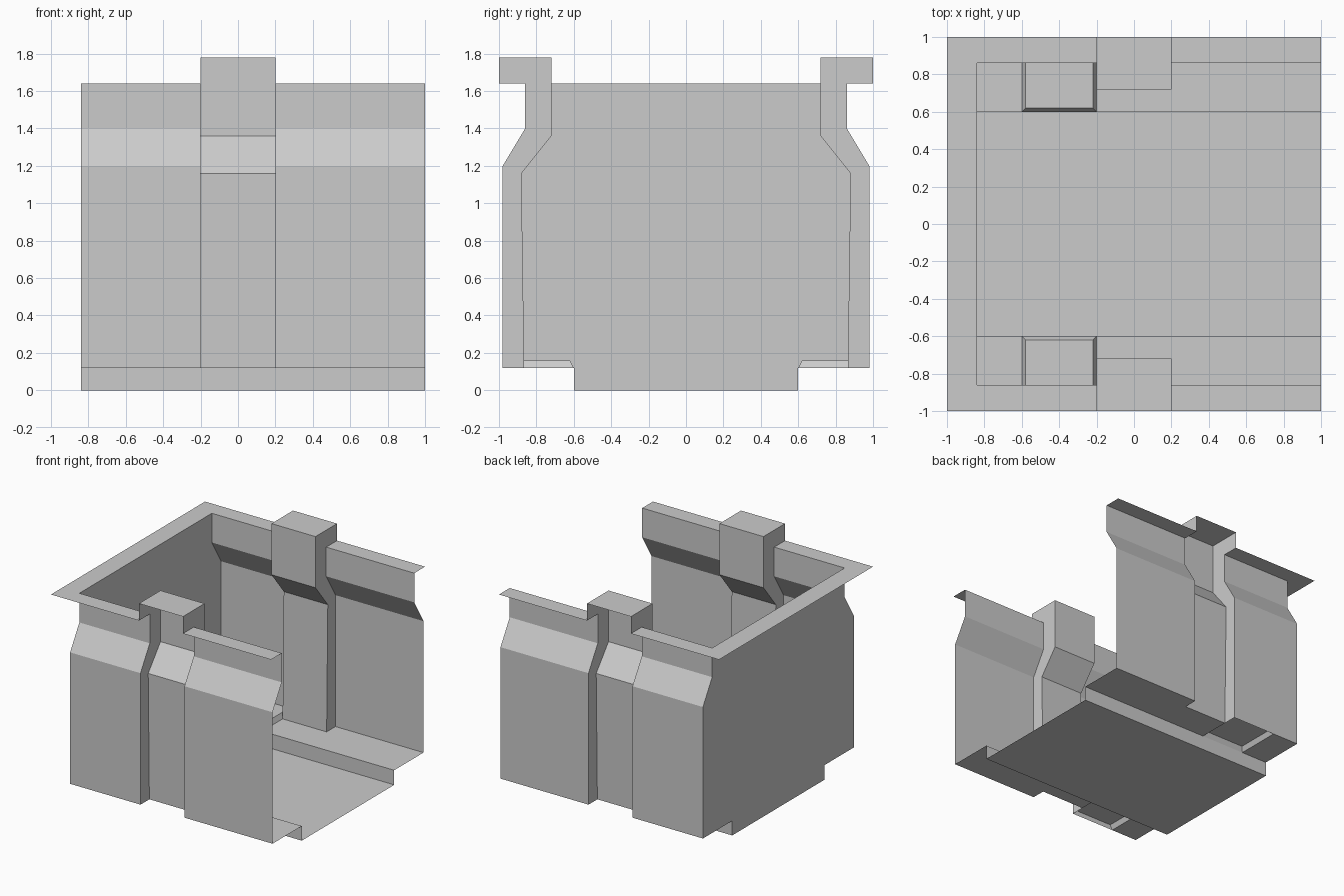
import bpy, bmesh

if "Cube" in bpy.data.objects:
    bpy.data.objects.remove(bpy.data.objects["Cube"])

END, OPEN = -0.84, 1.0     # closed end wall and open end along x
P = 0.2                    # half width of the pillar
B0, B1 = -0.6, -0.2        # raised panel range along x

# (y, z) profiles of the +y half
WALL = [(0.98, 0.12), (0.98, 1.2), (0.86, 1.4), (0.86, 1.64)]
PILLAR = [(0.865, 0.12), (0.88, 1.16), (0.72, 1.36), (0.72, 1.78), (1.0, 1.78)]


def make(name, polys, mirror=True):
    """Build one thin sheet object from polygons, mirrored across y."""
    bm = bmesh.new()
    for pts in polys:
        bm.faces.new([bm.verts.new(p) for p in pts])
    bmesh.ops.remove_doubles(bm, verts=bm.verts, dist=1e-4)
    bmesh.ops.recalc_face_normals(bm, faces=bm.faces)
    mesh = bpy.data.meshes.new(name)
    bm.to_mesh(mesh)
    bm.free()
    ob = bpy.data.objects.new(name, mesh)
    bpy.context.collection.objects.link(ob)
    if mirror:
        m = ob.modifiers.new("mirror", 'MIRROR')
        m.use_axis = (False, True, False)
    return ob


def sweep(profile, x0, x1):
    """Quads from a (y, z) profile stretched along x."""
    return [[(x0, *a), (x1, *a), (x1, *b), (x0, *b)]
            for a, b in zip(profile, profile[1:])]


def flat(x0, x1, y0, y1, z):
    return [[(x0, y0, z), (x1, y0, z), (x1, y1, z), (x0, y1, z)]]


# floor pan with its low side risers
make("floor", sweep([(0, 0), (0.6, 0), (0.6, 0.12)], END, OPEN))

# ledges beside the floor, notched behind the pillar
make("ledge", flat(END, B0, 0.6, 0.98, 0.12)
     + flat(-P, P, 0.6, 0.865, 0.12)
     + flat(P, OPEN, 0.6, 0.98, 0.12))

# raised panel on the ledge, hollow underneath
a, b, z0, z1 = B0 + 0.02, B1 - 0.02, 0.12, 0.16
make("raised_panel", flat(a, b, 0.62, 0.98, z1) + [
    [(B0, 0.6, z0), (B1, 0.6, z0), (b, 0.62, z1), (a, 0.62, z1)],
    [(B0, 0.6, z0), (a, 0.62, z1), (a, 0.98, z1), (B0, 0.98, z0)],
    [(B1, 0.6, z0), (B1, 0.98, z0), (b, 0.98, z1), (b, 0.62, z1)]])

# side walls on both sides of the pillar
make("side_wall", sweep(WALL, END, -P) + sweep(WALL, P, OPEN))

# pillar, open to the outside: inner face, top cap and two cheeks
cheek = PILLAR + [(1.0, 1.64)] + WALL[::-1]
make("pillar", sweep(PILLAR, -P, P)
     + [[(x, *p) for p in cheek] for x in (-P, P)])

# flat rim around the top
make("rim", flat(-1, END, 0, 0.86, 1.64) + flat(-1, END, 0.86, 1, 1.64)
     + flat(END, -P, 0.86, 1, 1.64) + flat(P, OPEN, 0.86, 1, 1.64))

# closed end wall
half = [(0.6, 0), (0.6, 0.12)] + WALL
outline = half + [(-y, z) for y, z in reversed(half)]
make("end_wall", [[(END, *p) for p in outline]], mirror=False)
